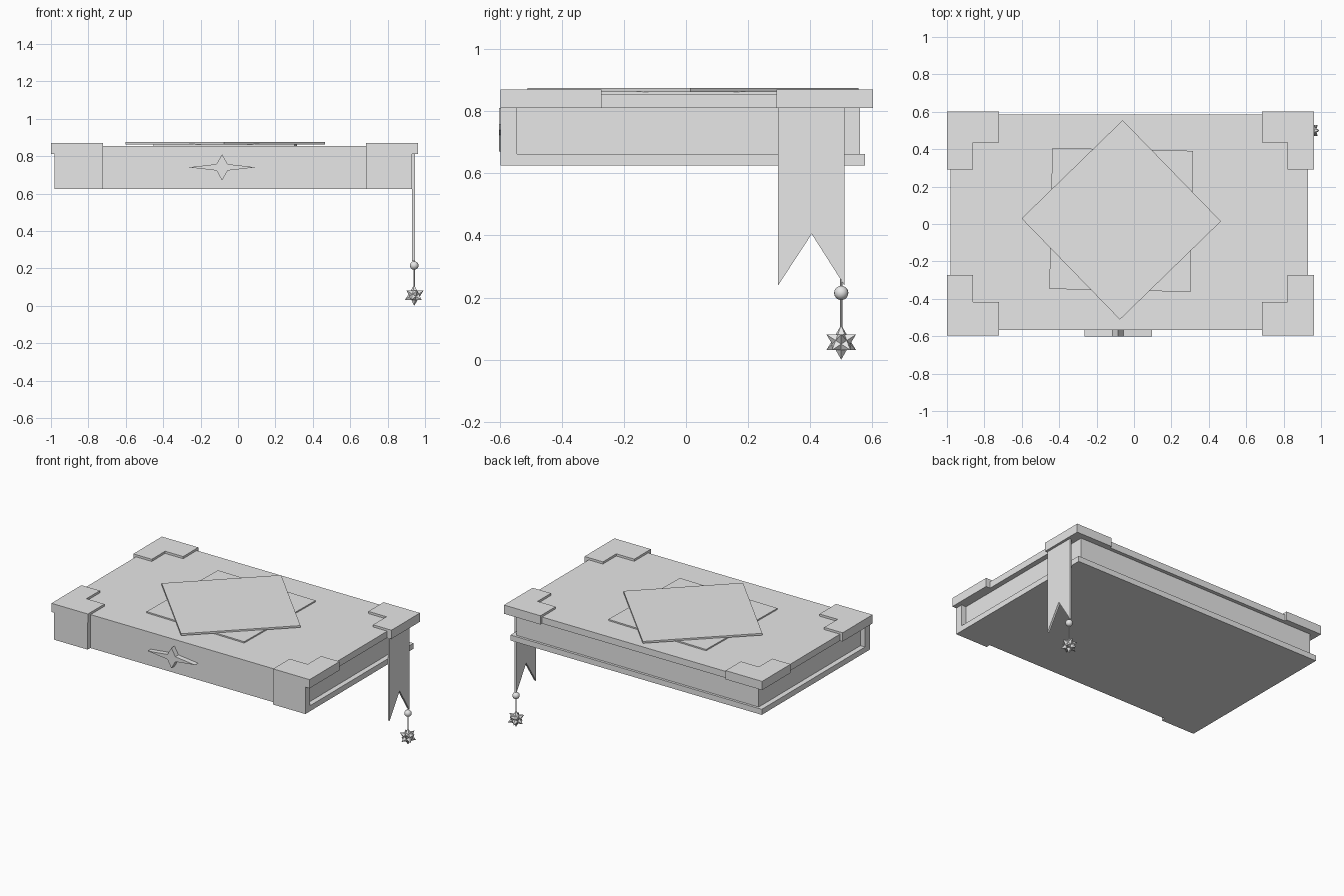
import bpy, bmesh, math
from mathutils import Vector

if "Cube" in bpy.data.objects:
    bpy.data.objects.remove(bpy.data.objects["Cube"])

grey = bpy.data.materials.new("plain_grey")
COLOUR = (0.8, 0.8, 0.8, 1)
grey.diffuse_color = COLOUR
grey.use_nodes = True
grey.node_tree.nodes["Principled BSDF"].inputs["Base Color"].default_value = COLOUR


def finish(name, bm):
    bmesh.ops.recalc_face_normals(bm, faces=bm.faces)
    mesh = bpy.data.meshes.new(name)
    bm.to_mesh(mesh)
    bm.free()
    mesh.materials.append(grey)
    obj = bpy.data.objects.new(name, mesh)
    bpy.context.collection.objects.link(obj)
    return obj


def prism(name, outline, offset):
    """Extrude a flat outline of 3D points by an offset."""
    bm = bmesh.new()
    face = bm.faces.new([bm.verts.new(p) for p in outline])
    out = bmesh.ops.extrude_face_region(bm, geom=[face])
    moved = [v for v in out["geom"] if isinstance(v, bmesh.types.BMVert)]
    bmesh.ops.translate(bm, verts=moved, vec=Vector(offset))
    return finish(name, bm)


def box(name, x, y, z):
    outline = [(x[0], y[0], z[0]), (x[1], y[0], z[0]), (x[1], y[1], z[0]), (x[0], y[1], z[0])]
    return prism(name, outline, (0, 0, z[1] - z[0]))


# Book block
LEFT, RIGHT = -0.98, 0.93
box("bottom_cover", (LEFT, RIGHT), (-0.567, 0.577), (0.625, 0.663))
box("top_cover", (LEFT, RIGHT), (-0.567, 0.585), (0.81, 0.855))
box("spine", (LEFT, RIGHT), (-0.568, -0.545), (0.625, 0.855))
box("pages", (LEFT + 0.035, RIGHT - 0.035), (-0.546, 0.56), (0.66, 0.812))

# Stepped corner guards on the top cover, and plates down the spine
for side, x, sx in (("right", -1.0, 1), ("left", 0.962, -1)):
    for end, y, sy in (("front", -0.597, 1), ("back", 0.602, -1)):
        steps = [(0, 0), (0.277, 0), (0.277, 0.165), (0.14, 0.165), (0.14, 0.31), (0, 0.31)]
        if end == "front":
            steps = [(a, b + 0.015 if b else 0) for a, b in steps]
        prism(f"{end}_{side}_corner", [(x + sx * a, y + sy * b, 0.81) for a, b in steps], (0, 0, 0.06))
box("spine_plate_right", (LEFT, -0.725), (-0.597, -0.56), (0.625, 0.83))
box("spine_plate_left", (0.685, RIGHT), (-0.597, -0.56), (0.625, 0.83))

# Two crossed squares on the top cover
for name, angle, z, height in (("lower_square", 43.8, 0.85, 0.014), ("upper_square", -0.8, 0.862, 0.013)):
    corners = [math.radians(angle + 90 * i) for i in range(4)]
    prism(name, [(-0.068 + 0.533 * math.cos(a), 0.022 + 0.533 * math.sin(a), z) for a in corners], (0, 0, height))

# Four-pointed star on the spine
star = [(0.18, 0), (0.03, 0.017), (0, 0.07), (-0.03, 0.017),
        (-0.18, 0), (-0.03, -0.017), (0, -0.07), (0.03, -0.017)]
prism("spine_star", [(-0.085 + a, -0.602, 0.74 + b) for a, b in star], (0, 0.036, 0))

# Forked bookmark ribbon
ribbon = [(0.297, 0.812), (0.51, 0.812), (0.51, 0.24), (0.405, 0.405), (0.297, 0.24)]
prism("ribbon", [(0.931, y, z) for y, z in ribbon], (0.014, 0, 0))

# Charm: cord, bead and spiked ball
CX, CY = 0.942, 0.5
bm = bmesh.new()
bmesh.ops.create_cone(bm, cap_ends=True, segments=8, radius1=0.004, radius2=0.004, depth=0.18)
bmesh.ops.translate(bm, verts=bm.verts, vec=(CX, CY, 0.17))
finish("charm_cord", bm)

bm = bmesh.new()
bmesh.ops.create_uvsphere(bm, u_segments=16, v_segments=10, radius=0.023)
bmesh.ops.translate(bm, verts=bm.verts, vec=(CX, CY, 0.215))
for f in bm.faces:
    f.smooth = True
finish("charm_bead", bm)

bm = bmesh.new()
bmesh.ops.create_icosphere(bm, subdivisions=1, radius=0.056)
ridges = list(bm.edges)
pits = bmesh.ops.poke(bm, faces=bm.faces)["verts"]
for v in pits:
    v.co = v.co.normalized() * 0.031
bmesh.ops.rotate_edges(bm, edges=ridges)
bmesh.ops.translate(bm, verts=bm.verts, vec=(CX, CY, 0.056))
finish("charm_spiked_ball", bm)
